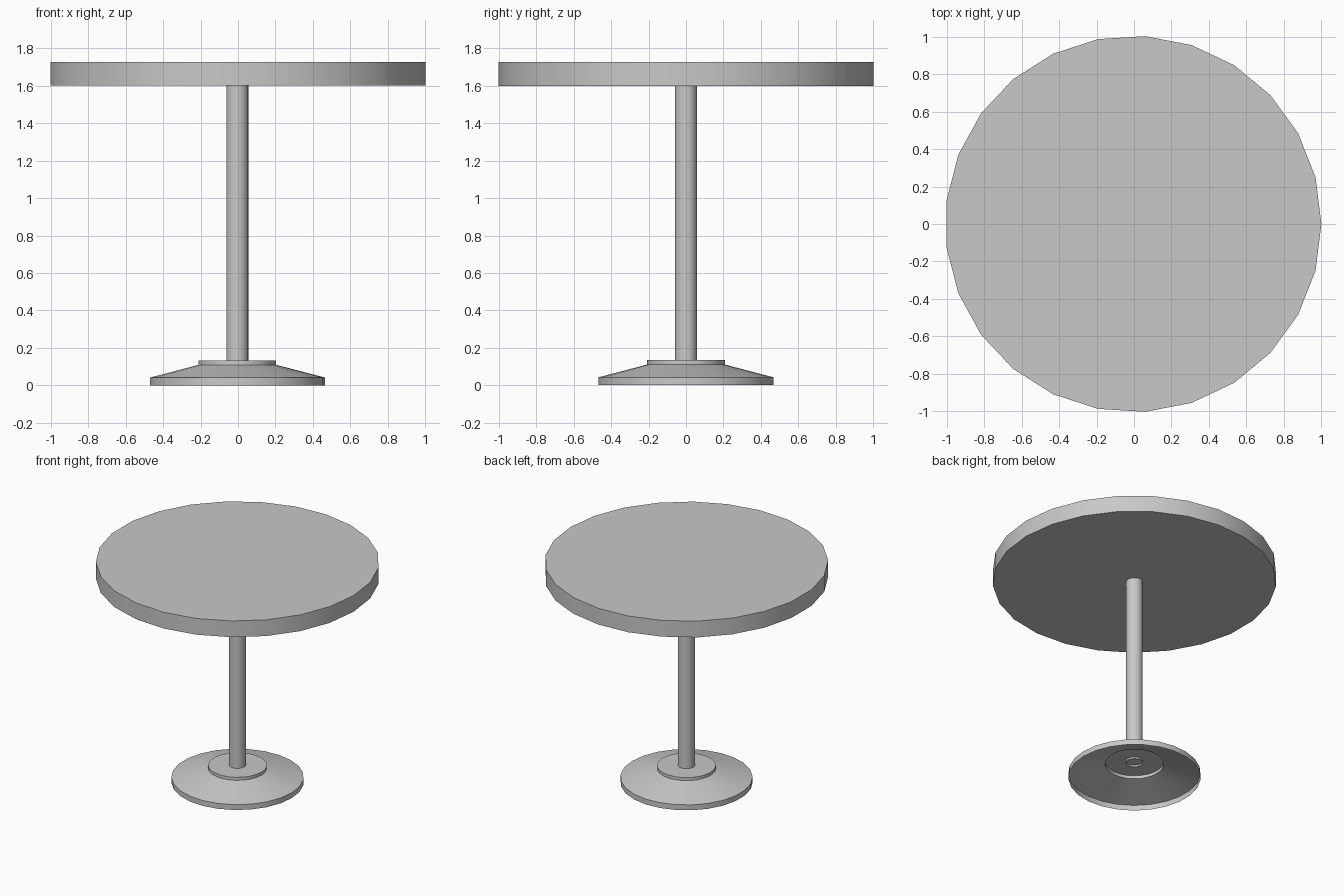
import bpy
import bmesh
import math

SIDES = 25
CENTRE_X = -0.004

if "Cube" in bpy.data.objects:
    bpy.data.objects.remove(bpy.data.objects["Cube"], do_unlink=True)

grey = bpy.data.materials.new("light grey")
grey.use_nodes = True
colour = (0.58, 0.58, 0.58, 1)
grey.diffuse_color = colour
grey.node_tree.nodes["Principled BSDF"].inputs["Base Color"].default_value = colour


def lathe(name, profile, cap_bottom=False, cap_top=False):
    """Turn a bottom-to-top (radius, height) profile around the vertical axis."""
    bm = bmesh.new()
    rings = []
    for radius, z in profile:
        angles = [math.tau * i / SIDES for i in range(SIDES)]
        rings.append([bm.verts.new((radius * math.cos(a), radius * math.sin(a), z))
                      for a in angles])
    for low, high in zip(rings, rings[1:]):
        for i in range(SIDES):
            j = (i + 1) % SIDES
            bm.faces.new((low[i], low[j], high[j], high[i]))
    if cap_bottom:
        bm.faces.new(rings[0][::-1])
    if cap_top:
        bm.faces.new(rings[-1])
    mesh = bpy.data.meshes.new(name)
    bm.to_mesh(mesh)
    bm.free()
    mesh.materials.append(grey)
    obj = bpy.data.objects.new(name, mesh)
    obj.location.x = CENTRE_X
    bpy.context.collection.objects.link(obj)
    bpy.ops.object.select_all(action="DESELECT")
    obj.select_set(True)
    bpy.context.view_layer.objects.active = obj
    bpy.ops.object.shade_smooth_by_angle(angle=math.radians(20))
    return obj


# Round slab on top
lathe("table_top", [(1.004, 1.6), (1.004, 1.727)], cap_bottom=True, cap_top=True)

# Hollow tube, ending just below the collar
lathe("pole", [(0.059, 0.12), (0.059, 1.6)])

# Hollow foot: rim, sloping skirt and raised collar, open underneath
lathe("base", [(0.469, 0), (0.469, 0.042), (0.208, 0.11), (0.208, 0.134)], cap_top=True)
